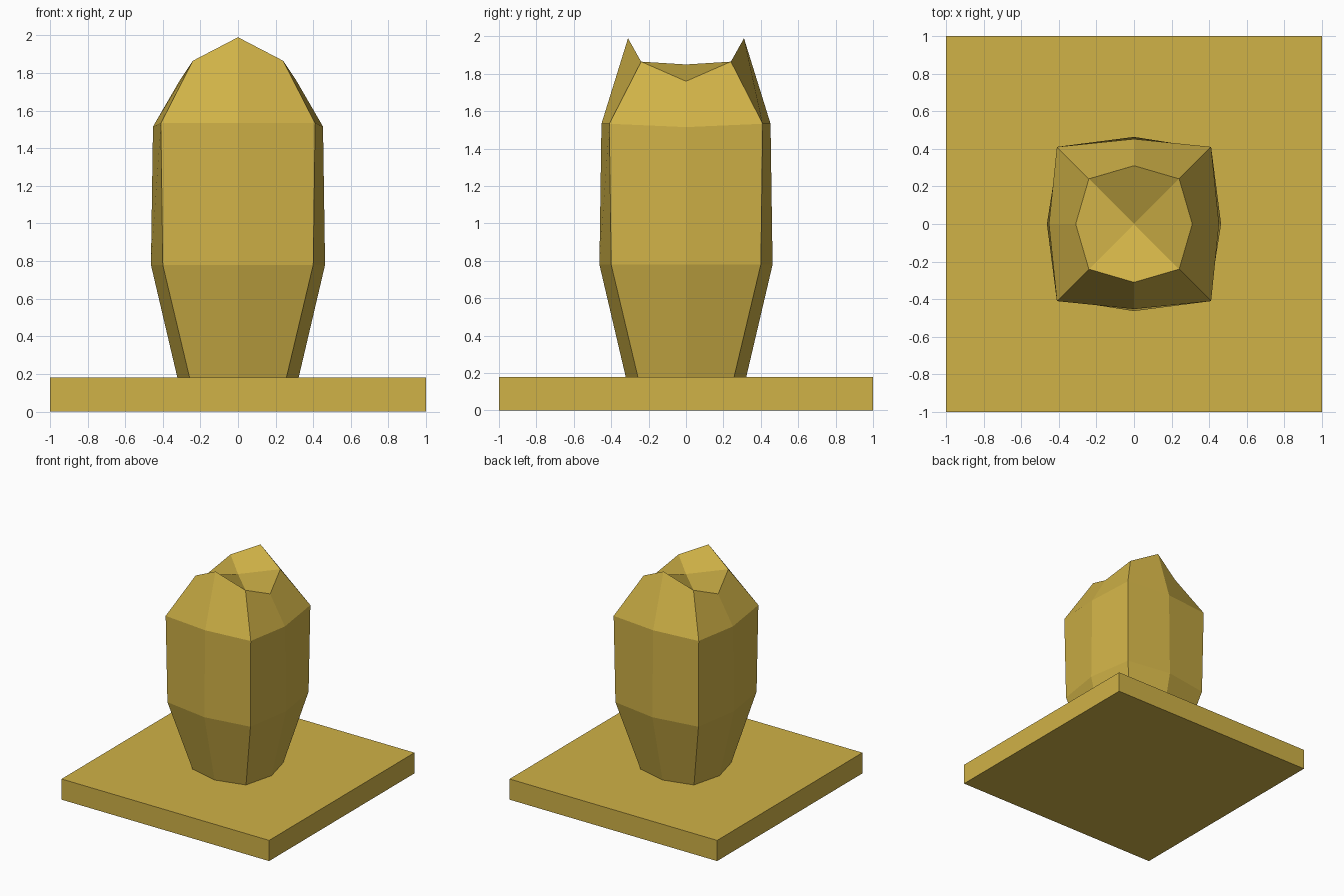
import bpy, bmesh

if "Cube" in bpy.data.objects:
    bpy.data.objects.remove(bpy.data.objects["Cube"])

gold = bpy.data.materials.new("gold")
gold.diffuse_color = (0.63, 0.445, 0.063, 1)
gold.use_nodes = True
gold.node_tree.nodes["Principled BSDF"].inputs["Base Color"].default_value = gold.diffuse_color


def finish(bm, name):
    bmesh.ops.recalc_face_normals(bm, faces=bm.faces)
    mesh = bpy.data.meshes.new(name)
    bm.to_mesh(mesh)
    bm.free()
    mesh.materials.append(gold)
    obj = bpy.data.objects.new(name, mesh)
    bpy.context.collection.objects.link(obj)


# Square base slab
bm = bmesh.new()
bmesh.ops.create_cube(bm, size=1)
for v in bm.verts:
    v.co = (v.co.x * 2, v.co.y * 2, (v.co.z + 0.5) * 0.18)
finish(bm, "base")

# Eight-sided body: corner radius, side radius, corner z, left/right z, front/back z
levels = [
    (0.255, 0.32, 0.17, 0.17, 0.17),
    (0.40, 0.463, 0.78, 0.78, 0.78),
    (0.41, 0.452, 1.533, 1.515, 1.533),
    (0.24, 0.31, 1.865, 1.76, 1.99),
]
bm = bmesh.new()
rings = []
for c, s, zc, zx, zy in levels:
    rings.append([bm.verts.new(p) for p in (
        (s, 0, zx), (c, c, zc), (0, s, zy), (-c, c, zc),
        (-s, 0, zx), (-c, -c, zc), (0, -s, zy), (c, -c, zc))])
for lo, hi in zip(rings, rings[1:]):
    for i in range(8):
        j = (i + 1) % 8
        bm.faces.new((lo[i], lo[j], hi[j], hi[i]))
bm.faces.new(rings[0][::-1])

# Notched crown: four kites meeting at the centre, raised front and back
top = rings[-1]
centre = bm.verts.new((0, 0, 1.85))
for i in (0, 4):
    bm.faces.new((centre, top[i - 1], top[i], top[i + 1]))
for i in (2, 6):
    bm.faces.new((top[i - 1], top[i], top[i + 1], centre))
finish(bm, "body")
